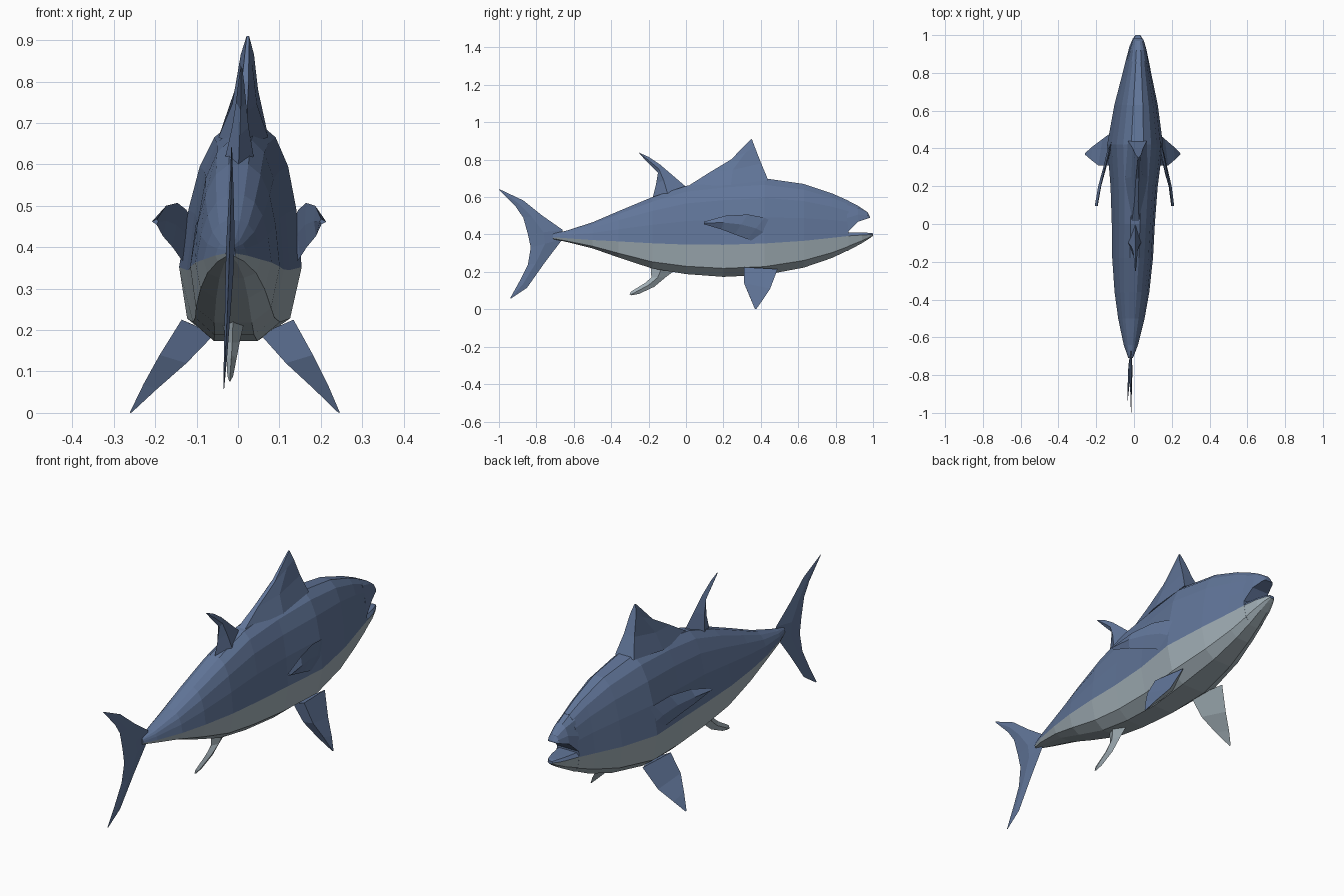
import bpy, bmesh
from mathutils import Vector


def material(name, rgb):
    m = bpy.data.materials.new(name)
    m.diffuse_color = (*rgb, 1)
    return m


BLUE = material("slate blue", (0.12, 0.18, 0.32))
WHITE = material("pale belly", (0.36, 0.43, 0.47))


def lean(v):
    # the whole fish is turned and rolled very slightly
    x, y, z = v
    return Vector((x + 0.022 * y + 0.035 * (z - 0.45), y, z))


def finish(name, bm, mats):
    bmesh.ops.remove_doubles(bm, verts=bm.verts, dist=0.0005)
    bmesh.ops.recalc_face_normals(bm, faces=bm.faces)
    for v in bm.verts:
        v.co = lean(v.co)
    mesh = bpy.data.meshes.new(name)
    bm.to_mesh(mesh)
    bm.free()
    for m in mats:
        mesh.materials.append(m)
    ob = bpy.data.objects.new(name, mesh)
    bpy.context.collection.objects.link(ob)
    return ob


def loft(name, rings, mats=(BLUE,), rule=None):
    """Skin closed rings; rule(i) gives the material of side strip i."""
    bm = bmesh.new()
    rows = [[bm.verts.new(p) for p in r] for r in rings]
    n = len(rows[0])
    for a, b in zip(rows, rows[1:]):
        for i in range(n):
            j = (i + 1) % n
            f = bm.faces.new((a[i], a[j], b[j], b[i]))
            f.material_index = rule(i) if rule else 0
    bm.faces.new(rows[0])
    bm.faces.new(rows[-1])
    return finish(name, bm, mats)


def mirrored(half):
    # half section from top to bottom; mirror it into a closed ring
    return half + [(-x, y, z) for x, y, z in reversed(half)]


def section(y, top, line, bottom, w):
    h, d = top - line, line - bottom
    up = [(0.22, 1), (0.5, 0.9), (0.72, 0.7), (0.88, 0.4), (1, 0)]
    low = [(0.84, 0.72), (0.42, 0.98)]
    return mirrored([(u * w, y, line + t * h) for u, t in up]
                    + [(u * w, y, line - t * d) for u, t in low])


# body: y, back height, colour line, belly height, half width
stations = [(-0.71, 0.405, 0.385, 0.375, 0.012), (-0.64, 0.42, 0.38, 0.36, 0.038),
            (-0.5, 0.465, 0.37, 0.325, 0.07), (-0.36, 0.525, 0.363, 0.275, 0.092),
            (-0.18, 0.60, 0.353, 0.215, 0.108), (0, 0.66, 0.346, 0.185, 0.114),
            (0.2, 0.685, 0.345, 0.17, 0.125), (0.42, 0.70, 0.352, 0.18, 0.148),
            (0.63, 0.67, 0.366, 0.22, 0.115), (0.78, 0.62, 0.382, 0.272, 0.08),
            (0.87, 0.58, 0.392, 0.315, 0.06)]
loft("body", [section(*s) for s in stations], (BLUE, WHITE),
     lambda i: 1 if 4 <= i <= 8 else 0)


# upper jaw: y, top, bottom, half width
def upper_ring(y, t, b, w):
    return mirrored([(0.25 * w, y, t), (0.6 * w, y, t - 0.15 * (t - b)),
                     (0.88 * w, y, b + 0.45 * (t - b)), (w, y, b)])


loft("upper_jaw", [upper_ring(0.86, 0.584, 0.408, 0.06), upper_ring(0.92, 0.553, 0.468, 0.046),
                   upper_ring(0.97, 0.52, 0.485, 0.03), upper_ring(0.983, 0.495, 0.489, 0.022)])


# lower jaw: y, top, colour line, bottom, half width
def lower_ring(y, t, m, b, w):
    return mirrored([(0.8 * w, y, t), (w, y, m), (0.84 * w, y, m - 0.7 * (m - b)),
                     (0.42 * w, y, b)])


loft("lower_jaw", [lower_ring(0.86, 0.41, 0.392, 0.31, 0.062),
                   lower_ring(0.94, 0.41, 0.397, 0.353, 0.043),
                   lower_ring(0.98, 0.409, 0.399, 0.378, 0.027),
                   lower_ring(1.0, 0.406, 0.4, 0.393, 0.013)],
     (BLUE, WHITE), lambda i: 1 if 1 <= i <= 5 else 0)

# first dorsal fin: tapering wedge rising out of the back
loft("front_dorsal_fin", [
    [(-0.05, 0.44, 0.69), (0.05, 0.44, 0.69), (0.06, 0.24, 0.665), (0.02, 0.0, 0.652),
     (-0.02, 0.0, 0.652), (-0.06, 0.24, 0.665)],
    [(-0.028, 0.402, 0.78), (0.028, 0.402, 0.78), (0.03, 0.25, 0.745), (0.01, 0.12, 0.728),
     (-0.01, 0.12, 0.728), (-0.03, 0.25, 0.745)],
    [(-0.016, 0.369, 0.865), (0.016, 0.369, 0.865), (0.014, 0.32, 0.84), (0.008, 0.24, 0.80),
     (-0.008, 0.24, 0.80), (-0.014, 0.32, 0.84)],
    [(-0.003, 0.352, 0.91), (0.003, 0.352, 0.91), (0.003, 0.35, 0.909), (0.003, 0.345, 0.906),
     (-0.003, 0.345, 0.906), (-0.003, 0.35, 0.909)]])


def blade(name, rows, mats=(BLUE,)):
    """Fin of diamond sections: leading (y, z), trailing (y, z), half thickness."""
    rings = []
    for (ly, lz), (ty, tz), t in rows:
        my, mz = 0.45 * ly + 0.55 * ty, 0.45 * lz + 0.55 * tz
        rings.append([(0, ly, lz), (t, my, mz), (0, ty, tz), (-t, my, mz)])
    return loft(name, rings, mats)


blade("rear_dorsal_fin", [((0.0, 0.655), (-0.18, 0.59), 0.034),
                          ((-0.07, 0.715), (-0.16, 0.67), 0.02),
                          ((-0.14, 0.775), (-0.15, 0.73), 0.012),
                          ((-0.20, 0.815), (-0.205, 0.785), 0.007),
                          ((-0.25, 0.837), (-0.249, 0.832), 0.002)])
blade("anal_fin", [((-0.05, 0.215), (-0.19, 0.24), 0.028),
                   ((-0.11, 0.17), (-0.185, 0.17), 0.017),
                   ((-0.17, 0.12), (-0.22, 0.14), 0.012),
                   ((-0.25, 0.083), (-0.295, 0.094), 0.007),
                   ((-0.29, 0.075), (-0.302, 0.08), 0.002)], (WHITE,))
# tail: one curved crescent from the upper tip to the lower tip
blade("tail_fin", [((-0.997, 0.642), (-1.0, 0.64), 0.001), ((-0.87, 0.582), (-0.91, 0.548), 0.004),
                   ((-0.77, 0.502), (-0.87, 0.49), 0.007), ((-0.66, 0.425), (-0.845, 0.40), 0.01),
                   ((-0.66, 0.375), (-0.83, 0.33), 0.01), ((-0.755, 0.25), (-0.845, 0.24), 0.007),
                   ((-0.85, 0.115), (-0.89, 0.15), 0.004), ((-0.935, 0.058), (-0.94, 0.06), 0.001)])

for side, s in (("right", 1), ("left", -1)):
    # side fin: thin curved leaf sweeping backwards, given as upper / lower edge pairs
    edges = [((0.115, 0.485, 0.453), (0.13, 0.37, 0.355)),
             ((0.135, 0.42, 0.49), (0.145, 0.33, 0.375)),
             ((0.155, 0.33, 0.507), (0.162, 0.26, 0.40)),
             ((0.18, 0.21, 0.50), (0.185, 0.19, 0.427)),
             ((0.198, 0.095, 0.468), (0.199, 0.095, 0.455))]
    rings = []
    for a, b in edges:
        mid = (Vector(a) + Vector(b)) / 2
        rings.append([(s * a[0], a[1], a[2]), (s * (mid.x + 0.012), mid.y, mid.z),
                      (s * b[0], b[1], b[2]), (s * (mid.x - 0.004), mid.y, mid.z)])
    loft(side + "_side_fin", rings)
    # lower fin: three-sided spike with a pale inner face (front, rear, inner corners)
    spike = [((0.115, 0.49, 0.215), (0.135, 0.31, 0.225), (0.055, 0.34, 0.19)),
             ((0.165, 0.45, 0.11), (0.185, 0.31, 0.14), (0.12, 0.33, 0.12)),
             ((0.215, 0.41, 0.05), (0.222, 0.34, 0.07), (0.19, 0.345, 0.057)),
             ((0.252, 0.375, 0.0), (0.253, 0.368, 0.002), (0.249, 0.369, 0.001))]
    loft(side + "_lower_fin", [[(s * x, y, z) for x, y, z in r] for r in spike],
         (BLUE, WHITE), lambda i: 1 if i == 2 else 0)
